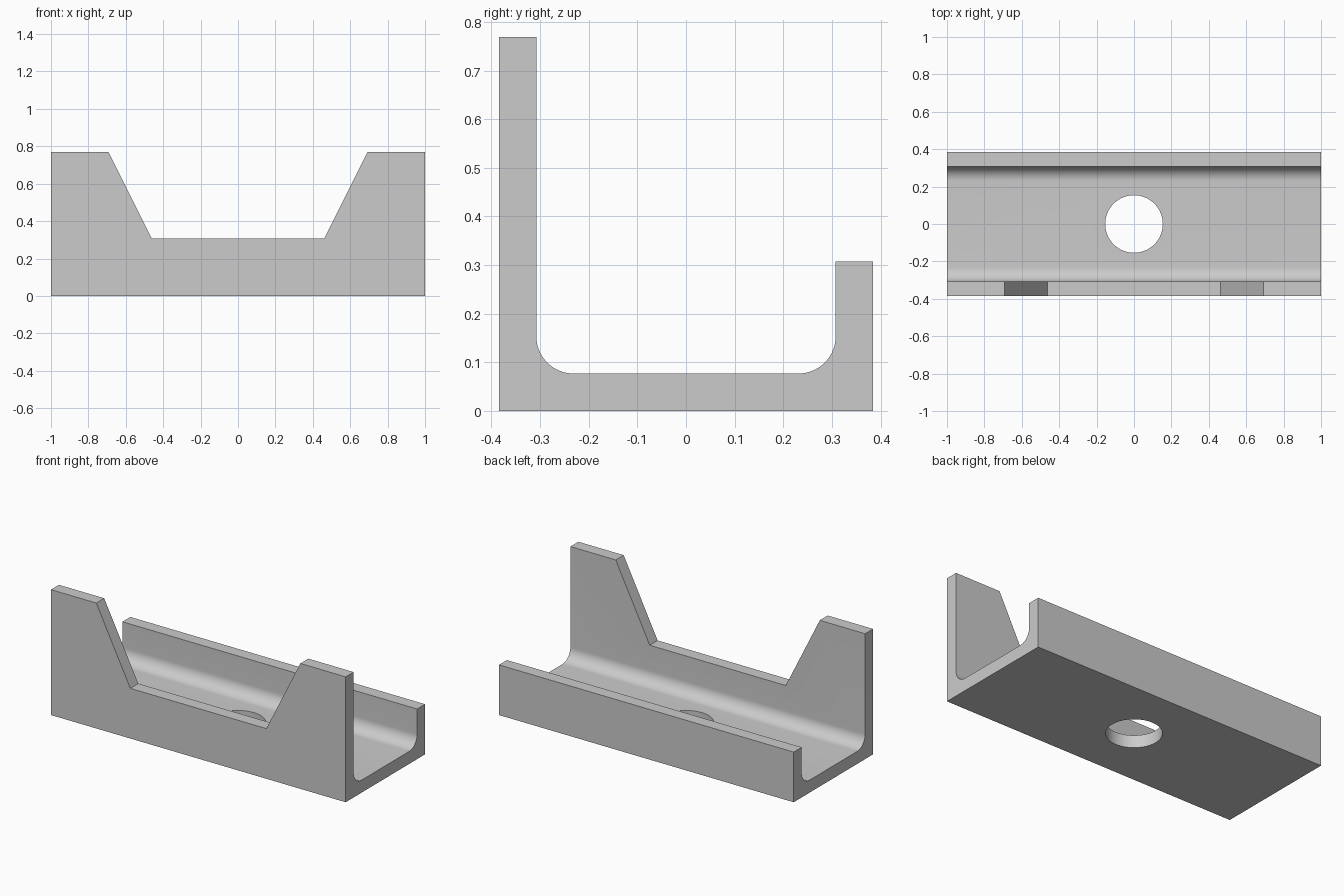
import bpy
import bmesh
from math import sin, cos, pi, radians
from mathutils import Vector

cube = bpy.data.objects.get("Cube")
if cube:
    bpy.data.objects.remove(cube, do_unlink=True)

U = 1 / 13                      # wall thickness, the module for every size
HALF_DEPTH, TALL, LOW = 5 * U, 10 * U, 4 * U

grey = bpy.data.materials.new("plain grey")
grey.use_nodes = True
colour = (0.6, 0.6, 0.6, 1)
grey.diffuse_color = colour
grey.node_tree.nodes["Principled BSDF"].inputs["Base Color"].default_value = colour


def prism(name, outline, direction):
    """Extrude a closed outline of 3D points along a direction."""
    bm = bmesh.new()
    face = bm.faces.new([bm.verts.new(p) for p in outline])
    new = bmesh.ops.extrude_face_region(bm, geom=[face])["geom"]
    bmesh.ops.translate(bm, vec=Vector(direction),
                        verts=[v for v in new if isinstance(v, bmesh.types.BMVert)])
    bmesh.ops.recalc_face_normals(bm, faces=bm.faces)
    mesh = bpy.data.meshes.new(name)
    bm.to_mesh(mesh)
    bm.free()
    mesh.materials.append(grey)
    obj = bpy.data.objects.new(name, mesh)
    bpy.context.collection.objects.link(obj)
    return obj


def arc(cy, cz, radius, start, end, steps):
    angles = [start + (end - start) * i / steps for i in range(steps + 1)]
    return [(cy + radius * cos(a), cz + radius * sin(a)) for a in angles]


# Channel section: tall front wall, low back wall, rounded inner corners
inner = HALF_DEPTH - U
section = [(-HALF_DEPTH, 0), (HALF_DEPTH, 0), (HALF_DEPTH, LOW), (inner, LOW)]
section += arc(inner - U, 2 * U, U, 0, -pi / 2, 16)
section += arc(U - inner, 2 * U, U, -pi / 2, -pi, 16)
section += [(-inner, TALL), (-HALF_DEPTH, TALL)]
channel = prism("channel_bracket", [(-1, y, z) for y, z in section], (2, 0, 0))

# Sloped notch through the front wall
over = U
notch_half = [(6 * U, LOW), (9 * U + over / 2, TALL + over)]
notch = notch_half + [(-x, z) for x, z in reversed(notch_half)]
notch_cutter = prism("notch_cutter", [(x, -6 * U, z) for x, z in notch], (0, 3 * U, 0))

# Round hole through the floor
circle = arc(0, 0, 2 * U, 0, 2 * pi, 64)[:-1]
hole_cutter = prism("hole_cutter", [(x, y, -U) for x, y in circle], (0, 0, 3 * U))

for cutter in (notch_cutter, hole_cutter):
    mod = channel.modifiers.new(cutter.name, "BOOLEAN")
    mod.operation = "DIFFERENCE"
    mod.solver = "EXACT"
    mod.object = cutter

# Apply the cuts and discard the cutters
bpy.context.view_layer.update()
graph = bpy.context.evaluated_depsgraph_get()
result = bpy.data.meshes.new_from_object(channel.evaluated_get(graph))
channel.modifiers.clear()
channel.data = result
for cutter in (notch_cutter, hole_cutter):
    bpy.data.objects.remove(cutter, do_unlink=True)

# Smooth the fillets and hole, keep the corners crisp
bpy.ops.object.select_all(action="DESELECT")
channel.select_set(True)
bpy.context.view_layer.objects.active = channel
bpy.ops.object.shade_smooth_by_angle(angle=radians(20))
